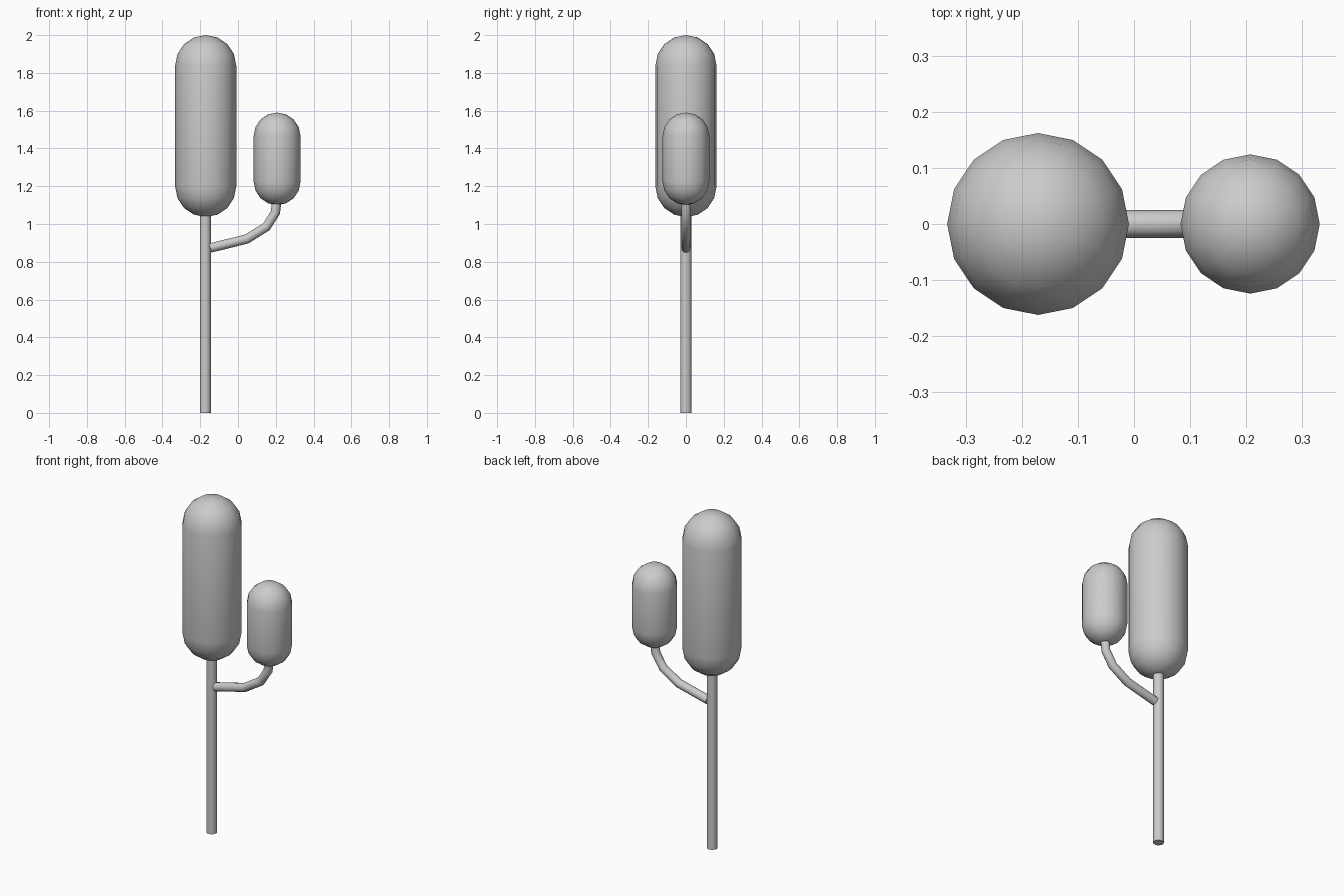
import bpy, bmesh
from math import pi, sin, cos
from mathutils import Matrix

if "Cube" in bpy.data.objects:
    bpy.data.objects.remove(bpy.data.objects["Cube"])


def finish(bm, name, angle):
    bmesh.ops.remove_doubles(bm, verts=bm.verts, dist=1e-5)
    bmesh.ops.recalc_face_normals(bm, faces=bm.faces)
    mesh = bpy.data.meshes.new(name)
    bm.to_mesh(mesh)
    bm.free()
    ob = bpy.data.objects.new(name, mesh)
    bpy.context.collection.objects.link(ob)
    bpy.ops.object.select_all(action='DESELECT')
    ob.select_set(True)
    bpy.context.view_layer.objects.active = ob
    bpy.ops.object.shade_smooth_by_angle(angle=angle)
    return ob


def capsule(name, x, r, z0, z1, sides=16, steps=4):
    # Spin a rounded profile around the vertical axis
    arc = [i * pi / 2 / steps for i in range(steps + 1)]
    prof = [(r * sin(a), z0 + r - r * cos(a)) for a in arc]
    prof += [(r * cos(a), z1 - r + r * sin(a)) for a in arc]
    bm = bmesh.new()
    vs = [bm.verts.new((x + p, 0, z)) for p, z in prof]
    es = [bm.edges.new(pair) for pair in zip(vs, vs[1:])]
    bmesh.ops.spin(bm, geom=vs + es, cent=(x, 0, 0), axis=(0, 0, 1),
                   angle=2 * pi, steps=sides)
    return finish(bm, name, pi / 3)


# Foliage
capsule("main_crown", -0.171, 0.162, 1.037, 2.0)
capsule("side_crown", 0.207, 0.124, 1.10, 1.59)

# Trunk
bm = bmesh.new()
bmesh.ops.create_cone(bm, cap_ends=True, segments=16, radius1=0.029, radius2=0.029,
                      depth=1.1, matrix=Matrix.Translation((-0.173, 0, 0.55)))
finish(bm, "trunk", pi / 3)

# Bent branch
path = [(-0.147, 0.873), (0.045, 0.92), (0.15, 0.985), (0.198, 1.06), (0.207, 1.14)]
curve = bpy.data.curves.new("branch_path", 'CURVE')
curve.dimensions = '3D'
curve.bevel_depth = 0.025
curve.bevel_resolution = 4
curve.use_fill_caps = True
spline = curve.splines.new('POLY')
spline.points.add(len(path) - 1)
for p, (x, z) in zip(spline.points, path):
    p.co = (x, 0, z, 1)
branch = bpy.data.objects.new("branch", curve)
bpy.context.collection.objects.link(branch)
bpy.ops.object.select_all(action='DESELECT')
branch.select_set(True)
bpy.context.view_layer.objects.active = branch
bpy.ops.object.convert(target='MESH')
bpy.ops.object.shade_smooth_by_angle(angle=pi / 3)
